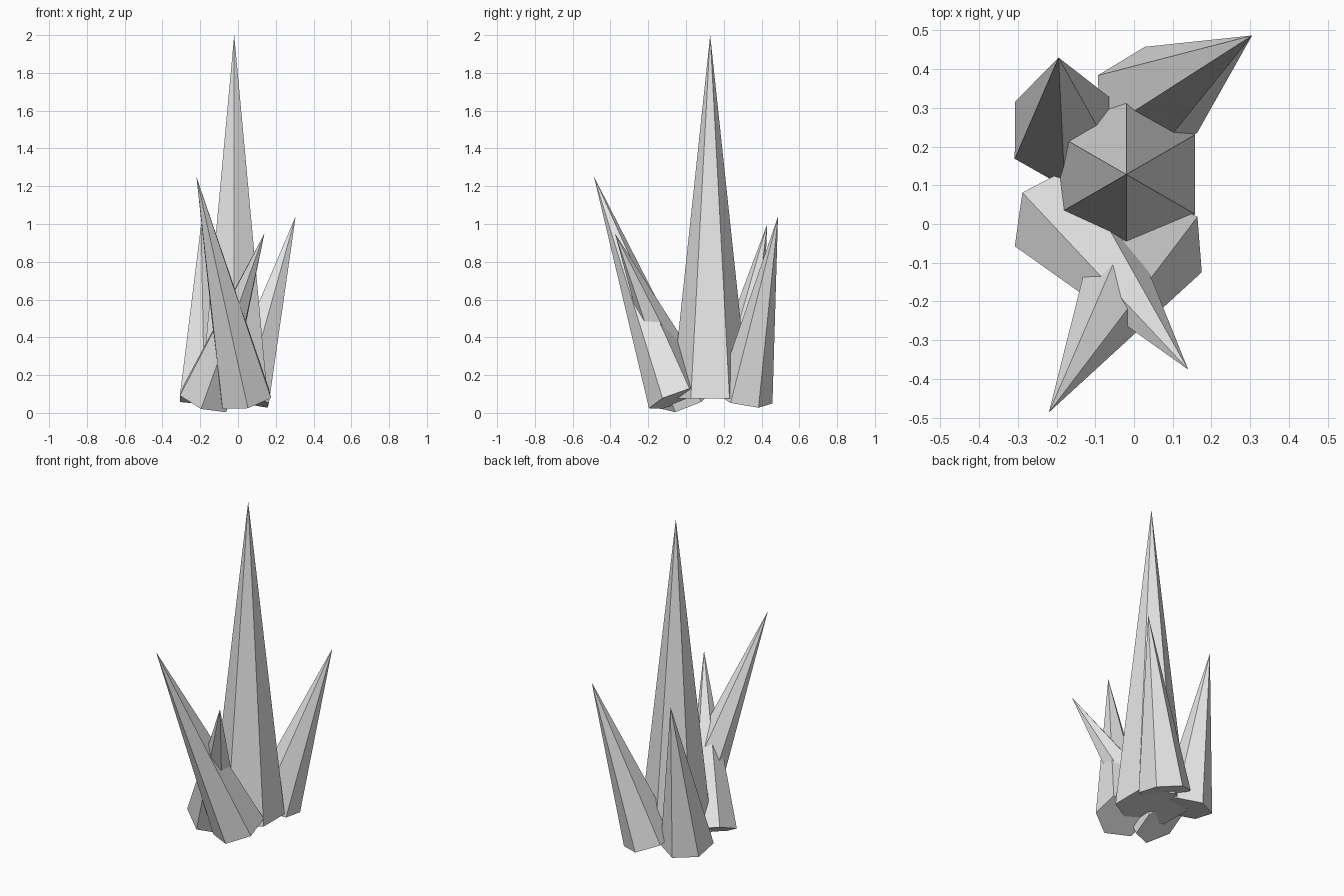
import bpy
import math
from mathutils import Vector, Euler

cube = bpy.data.objects.get("Cube")
if cube:
    bpy.data.objects.remove(cube, do_unlink=True)

# One plain stone colour
stone = bpy.data.materials.new("light_grey_stone")
stone.use_nodes = True
stone.diffuse_color = (0.8, 0.8, 0.8, 1)
stone.node_tree.nodes["Principled BSDF"].inputs["Base Color"].default_value = (0.8, 0.8, 0.8, 1)

BASE_Z = 0.075


def spike(name, base, tip, radius):
    """Six-sided pointed crystal leaning from its base centre to its tip."""
    start = Vector((base[0], base[1], BASE_Z))
    axis = Vector(tip) - start
    n = axis.normalized()
    lean = Euler((math.asin(-n.y), math.atan2(n.x, n.z), 0))
    bpy.ops.mesh.primitive_cone_add(
        vertices=6, radius1=radius, radius2=0, depth=axis.length,
        end_fill_type='NGON', location=start + axis / 2, rotation=lean)
    obj = bpy.context.object
    obj.name = name
    obj.data.materials.append(stone)


# Tall upright crystal
spike("center_crystal", (-0.02, 0.128), (-0.02, 0.128, 2.0), 0.205)

# Leaning crystals around it
spike("front_tall_crystal", (0.041, -0.053), (-0.22, -0.487, 1.25), 0.152)
spike("front_short_crystal", (-0.176, 0.012), (0.14, -0.376, 0.95), 0.15)
spike("back_left_crystal", (0.035, 0.31), (0.305, 0.487, 1.04), 0.15)
spike("back_right_crystal", (-0.178, 0.242), (-0.195, 0.43, 1.0), 0.15)
